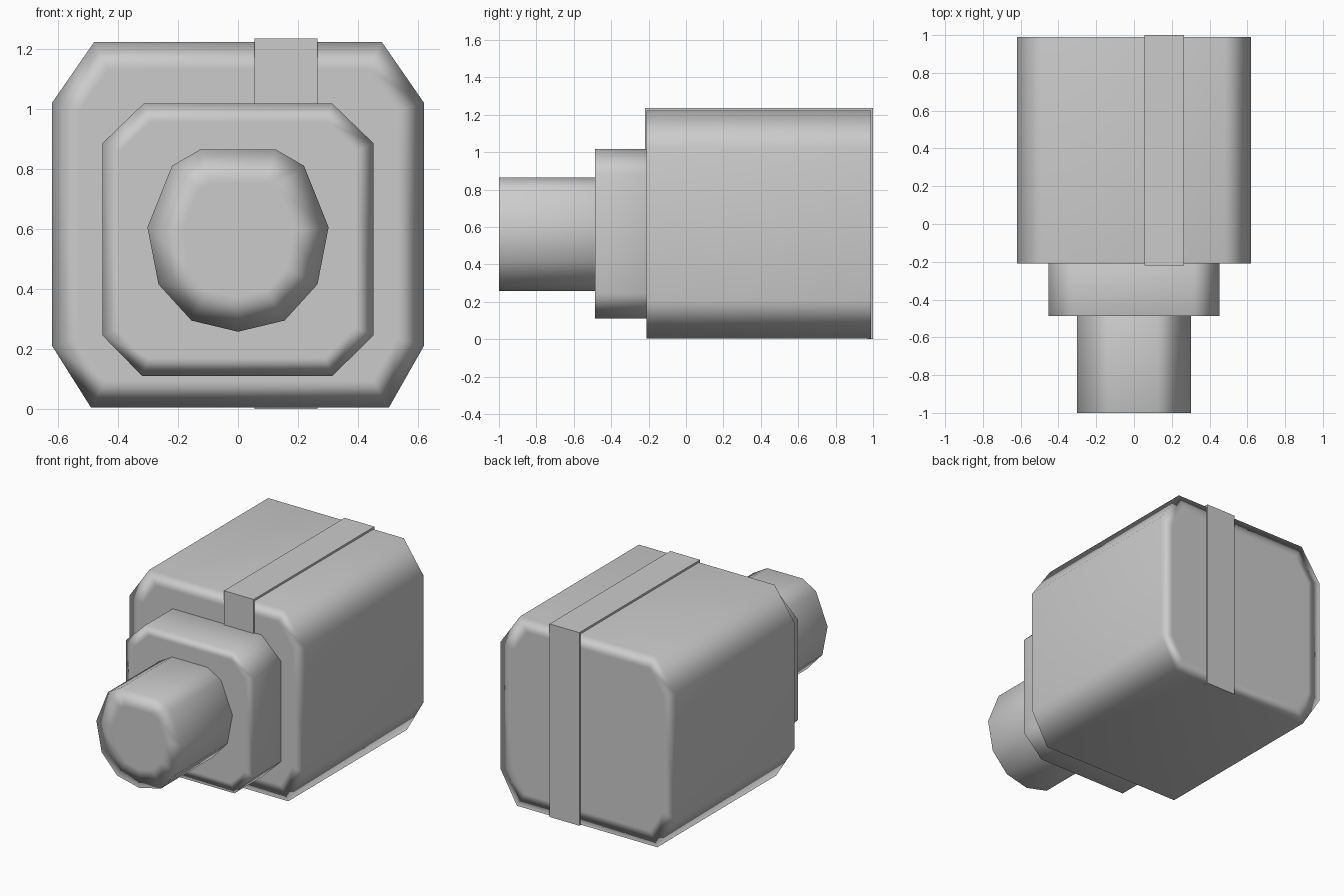
import bpy, bmesh
from mathutils import Vector

if "Cube" in bpy.data.objects:
    bpy.data.objects.remove(bpy.data.objects["Cube"])


def finish(name, bm):
    bmesh.ops.recalc_face_normals(bm, faces=bm.faces[:])
    for f in bm.faces:
        f.smooth = True
    me = bpy.data.meshes.new(name)
    bm.to_mesh(me)
    bm.free()
    ob = bpy.data.objects.new(name, me)
    bpy.context.collection.objects.link(ob)
    return ob


def prism(name, pts, y0, y1, inset, crisp_disc=False):
    """Extrude an x-z outline along y, inset both caps and shade softly."""
    bm = bmesh.new()
    face = bm.faces.new([bm.verts.new((x, y0, z)) for x, z in pts])
    ext = bmesh.ops.extrude_face_region(bm, geom=[face], use_keep_orig=True)
    moved = [g for g in ext["geom"] if isinstance(g, bmesh.types.BMVert)]
    bmesh.ops.translate(bm, verts=moved, vec=Vector((0, y1 - y0, 0)))
    bmesh.ops.recalc_face_normals(bm, faces=bm.faces[:])
    caps = [f for f in bm.faces if abs(f.normal.y) > 0.9]
    bmesh.ops.inset_region(bm, faces=caps, thickness=inset, use_even_offset=True)
    if crisp_disc:
        front = min(caps, key=lambda f: f.calc_center_median().y)
        for e in front.edges:
            e.smooth = False
    ob = finish(name, bm)
    ob.modifiers.new("soft_shading", "WEIGHTED_NORMAL").keep_sharp = True
    return ob


# Main body
prism("body", [(-0.48, 1.222), (0.48, 1.222), (0.62, 1.02), (0.62, 0.21),
               (0.503, 0.004), (-0.49, 0.004), (-0.62, 0.21), (-0.62, 1.02)],
      -0.21, 0.99, 0.09)

# Square lens mount
prism("lens_mount", [(-0.315, 1.017), (0.315, 1.017), (0.452, 0.885), (0.452, 0.245),
                     (0.315, 0.11), (-0.32, 0.11), (-0.452, 0.245), (-0.452, 0.885)],
      -0.487, -0.21, 0.06)

# Eleven-sided lens barrel with a flat front disc
half = [(0.125, 0.865), (0.22, 0.81), (0.302, 0.605), (0.265, 0.415), (0.155, 0.294)]
prism("lens_barrel", half + [(0, 0.257)] + [(-x, z) for x, z in reversed(half)],
      -1.0, -0.487, 0.112, crisp_disc=True)

# Strap running over the top and down the back
path = [(-0.22, 0.90), (-0.22, 1.235), (1.0, 1.235), (1.0, 0.0),
        (0.97, 0.0), (0.97, 1.205), (-0.19, 1.205), (-0.19, 0.90)]
bm = bmesh.new()
side = bm.faces.new([bm.verts.new((0.055, y, z)) for y, z in path])
ext = bmesh.ops.extrude_face_region(bm, geom=[side], use_keep_orig=True)
bmesh.ops.translate(bm, vec=Vector((0.21, 0, 0)),
                    verts=[g for g in ext["geom"] if isinstance(g, bmesh.types.BMVert)])
strap = finish("strap", bm)
strap.data.set_sharp_from_angle(angle=0.6)
